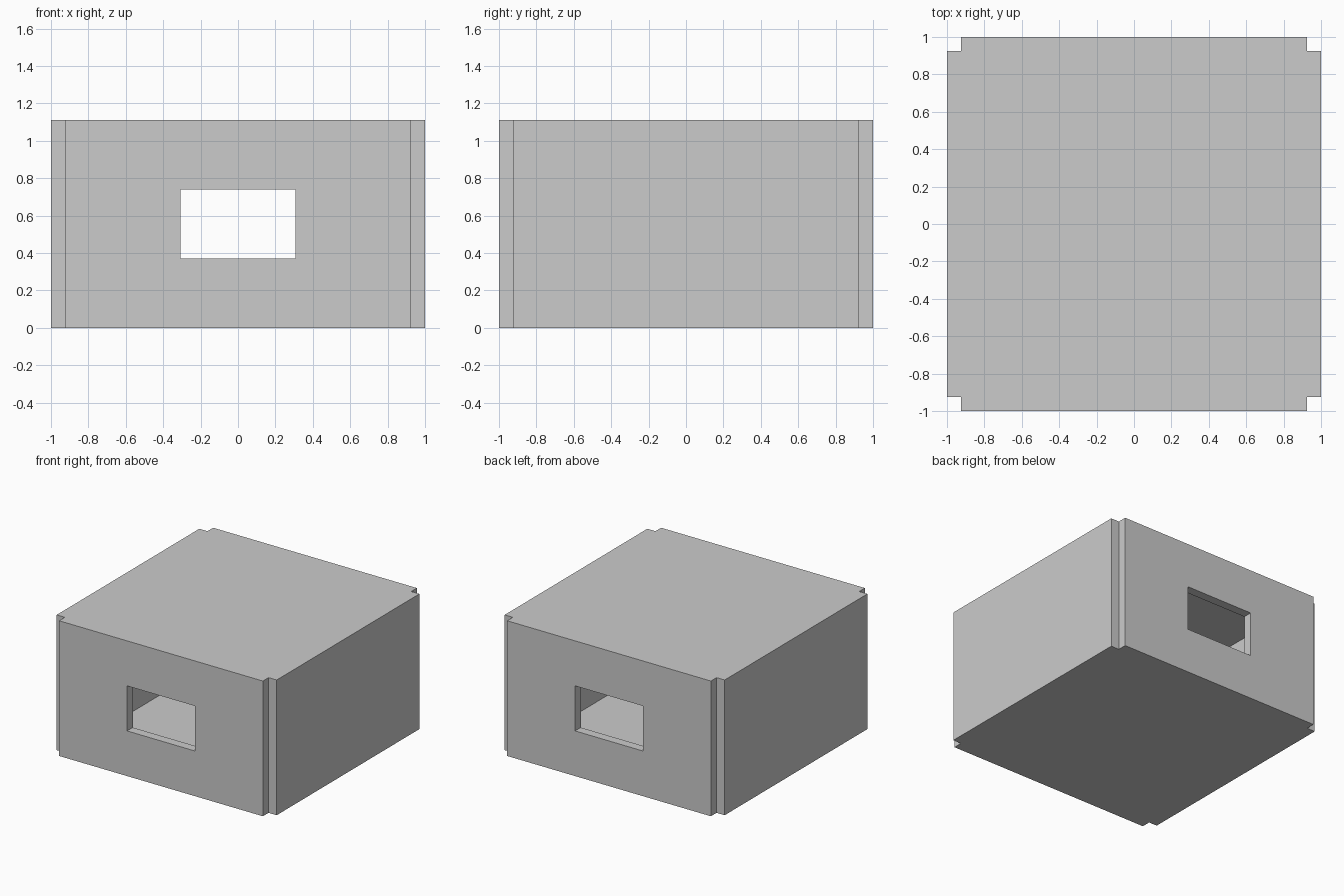
import bpy, bmesh
from mathutils import Vector

if "Cube" in bpy.data.objects:
    bpy.data.objects.remove(bpy.data.objects["Cube"])

HALF = 1.0            # outer half width
INNER = 0.926         # inner half width (walls are HALF - INNER thick)
HEIGHT = 1.111
WIN_X, WIN_Z0, WIN_Z1 = 0.308, 0.371, 0.741


def finish(name, bm):
    me = bpy.data.meshes.new(name)
    bm.to_mesh(me)
    bm.free()
    ob = bpy.data.objects.new(name, me)
    bpy.context.collection.objects.link(ob)
    return ob


def extrude_solid(bm, faces, offset):
    """Thicken flat faces into a closed solid."""
    ext = bmesh.ops.extrude_face_region(bm, geom=faces, use_keep_orig=True)
    moved = [g for g in ext["geom"] if isinstance(g, bmesh.types.BMVert)]
    bmesh.ops.translate(bm, verts=moved, vec=Vector(offset))
    bmesh.ops.recalc_face_normals(bm, faces=bm.faces)


def rect(bm, x, z0, z1, y):
    return [bm.verts.new((px, y, pz))
            for px, pz in ((-x, z0), (x, z0), (x, z1), (-x, z1))]


def window_wall(name, side):
    bm = bmesh.new()
    outer = rect(bm, INNER, 0, HEIGHT, side * INNER)
    inner = rect(bm, WIN_X, WIN_Z0, WIN_Z1, side * INNER)
    faces = [bm.faces.new((outer[i], outer[(i + 1) % 4],
                           inner[(i + 1) % 4], inner[i])) for i in range(4)]
    extrude_solid(bm, faces, (0, side * (HALF - INNER), 0))
    return finish(name, bm)


def side_wall(name, side):
    bm = bmesh.new()
    x = side * INNER
    face = bm.faces.new([bm.verts.new((x, y, z)) for y, z in
                         ((-INNER, 0), (INNER, 0), (INNER, HEIGHT), (-INNER, HEIGHT))])
    extrude_solid(bm, [face], (side * (HALF - INNER), 0, 0))
    return finish(name, bm)


def sheet(name, z, up):
    bm = bmesh.new()
    vs = [bm.verts.new((x * INNER, y * INNER, z))
          for x, y in ((-1, -1), (1, -1), (1, 1), (-1, 1))]
    bm.faces.new(vs if up else vs[::-1])
    return finish(name, bm)


# Front and back walls with window openings
window_wall("front_wall", -1)
window_wall("back_wall", 1)

# Solid left and right walls
side_wall("left_wall", -1)
side_wall("right_wall", 1)

# Thin floor and roof sheets, flush with the wall edges
sheet("floor", 0, False)
sheet("roof", HEIGHT, True)
